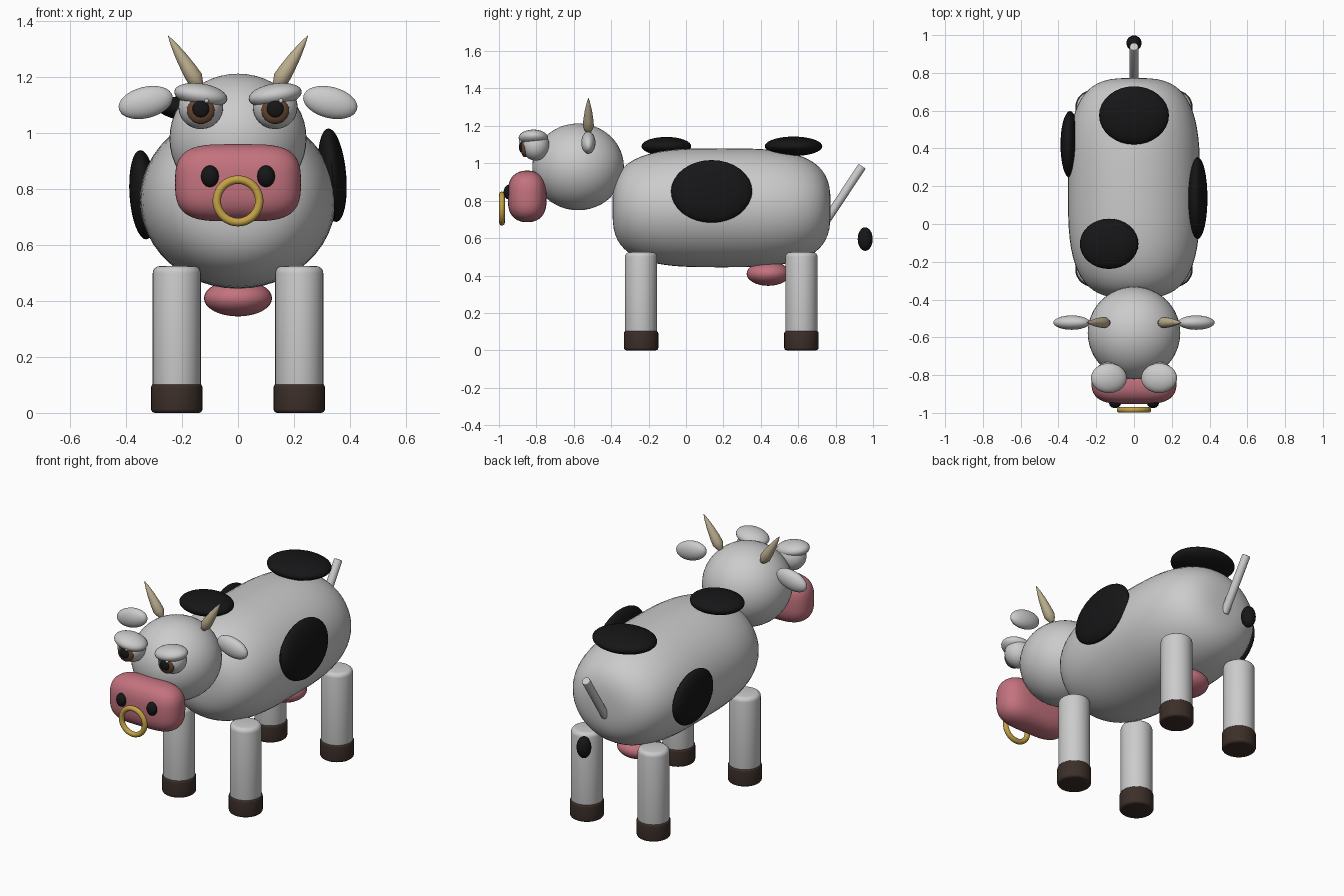
import bpy, bmesh
from math import sin, cos, pi, radians, copysign
from mathutils import Vector, Matrix

if "Cube" in bpy.data.objects:
    bpy.data.objects.remove(bpy.data.objects["Cube"])


def material(name, rgb):
    m = bpy.data.materials.new(name)
    m.diffuse_color = (*rgb, 1)
    m.use_nodes = True
    m.node_tree.nodes["Principled BSDF"].inputs["Base Color"].default_value = m.diffuse_color
    return m


BLACK = material("black", (0.008, 0.008, 0.009))
PINK = material("pink", (0.55, 0.17, 0.21))
HOOF = material("hoof_brown", (0.045, 0.028, 0.022))
GOLD = material("gold", (0.55, 0.36, 0.06))
HORN = material("horn_tan", (0.5, 0.42, 0.27))
IRIS = material("iris_brown", (0.13, 0.06, 0.03))


def finish(name, bm, mat, angle=40):
    bmesh.ops.recalc_face_normals(bm, faces=bm.faces)
    me = bpy.data.meshes.new(name)
    bm.to_mesh(me)
    bm.free()
    ob = bpy.data.objects.new(name, me)
    bpy.context.collection.objects.link(ob)
    if mat:
        me.materials.append(mat)
    bpy.ops.object.select_all(action='DESELECT')
    ob.select_set(True)
    bpy.context.view_layer.objects.active = ob
    bpy.ops.object.shade_smooth_by_angle(angle=radians(angle))
    return ob


def blob(name, loc, half, mat=None, power=(2, 2, 2), tilt=0, seg=32):
    """Ellipsoid; higher powers make it boxier. Tilt turns it about y."""
    bm = bmesh.new()
    bmesh.ops.create_uvsphere(bm, u_segments=seg, v_segments=seg // 2, radius=1)
    for v in bm.verts:
        v.co = Vector([copysign(abs(c) ** (2 / p), c) * h
                       for c, p, h in zip(v.co, power, half)])
    bm.transform(Matrix.Translation(loc) @ Matrix.Rotation(radians(tilt), 4, 'Y'))
    return finish(name, bm, mat)


def lathe(name, profile, start, axis, mat=None, seg=32, squash=1):
    """Spin (radius, distance) points about an axis leaving the start point."""
    bm = bmesh.new()
    rings = [[bm.verts.new((r * cos(2 * pi * i / seg), r * sin(2 * pi * i / seg), d))
              for i in range(seg)] for r, d in profile]
    for a, b in zip(rings, rings[1:]):
        for i in range(seg):
            j = (i + 1) % seg
            bm.faces.new((a[i], a[j], b[j], b[i]))
    bm.faces.new(rings[0])
    bm.faces.new(rings[-1])
    turn = Vector(axis).to_track_quat('Z', 'Y').to_matrix().to_4x4()
    bm.transform(Matrix.Translation(start) @ Matrix.Diagonal((1, 1, squash, 1)) @ turn)
    return finish(name, bm, mat)


def post(r, h, bevel):
    """Profile of an upright cylinder with rounded rims."""
    arc = [(r - bevel + bevel * sin(a), bevel * (1 - cos(a)))
           for a in [k * pi / 8 for k in range(5)]]
    return arc + [(x, h - z) for x, z in reversed(arc)]


# Body: barrel with full rounded ends
N = 2 / 3.2
barrel = []
for k in range(33):
    a = pi * min(max(k / 32, 0.004), 0.996)
    barrel.append((0.35 * sin(a) ** N, -copysign(0.583 * abs(cos(a)) ** N, cos(a))))
lathe("body", barrel, (0, 0.19, 0.762), (0, 1, 0), seg=48, squash=0.318 / 0.35)

# Head and muzzle
blob("head", (0, -0.577, 0.981), (0.245, 0.245, 0.232), seg=48)
blob("muzzle", (0, -0.849, 0.823), (0.225, 0.104, 0.138), PINK, (4, 2.2, 3), seg=64)

# Nose ring
bpy.ops.mesh.primitive_torus_add(major_radius=0.076, minor_radius=0.015,
                                 major_segments=40, minor_segments=12,
                                 location=(0, -0.984, 0.758), rotation=(pi / 2, 0, 0))
ring = bpy.context.object
ring.name = "nose_ring"
ring.data.materials.append(GOLD)
bpy.ops.object.shade_smooth_by_angle(angle=radians(40))

# Paired parts
for s, side in ((-1, "right"), (1, "left")):
    x = s * 0.133
    blob(f"{side}_nostril", (s * 0.1, -0.947, 0.846), (0.032, 0.028, 0.039), BLACK)
    blob(f"{side}_eyeball", (x, -0.805, 1.095), (0.08, 0.075, 0.08))
    blob(f"{side}_iris", (x, -0.862, 1.083), (0.05, 0.022, 0.05), IRIS)
    blob(f"{side}_pupil", (x, -0.88, 1.087), (0.03, 0.013, 0.03), BLACK)
    blob(f"{side}_eye_glint", (x + 0.021, -0.886, 1.116), (0.008, 0.007, 0.008), seg=16)
    blob(f"{side}_eyelid", (x, -0.816, 1.136), (0.096, 0.079, 0.042), tilt=-s * 9)
    blob(f"{side}_ear", (s * 0.33, -0.522, 1.11), (0.099, 0.038, 0.056), tilt=s * 14)
    lathe(f"{side}_horn",
          [(0.014, 0), (0.022, 0.015), (0.03, 0.035), (0.027, 0.075),
           (0.02, 0.13), (0.01, 0.18), (0.001, 0.213)],
          (s * 0.137, -0.522, 1.168), (s * 0.113, 0, 0.181), HORN)
    for y, end in ((-0.24, "front"), (0.617, "rear")):
        lathe(f"{end}_{side}_leg", post(0.086, 0.475, 0.025),
              (s * 0.219, y, 0.05), (0, 0, 1))
        lathe(f"{end}_{side}_hoof", post(0.092, 0.105, 0.014),
              (s * 0.219, y, 0), (0, 0, 1), HOOF)

# Udder
blob("udder", (0, 0.44, 0.41), (0.122, 0.116, 0.065), PINK)

# Tail and its separate tuft
lathe("tail", post(0.023, 0.335, 0.005), (0, 0.757, 0.705), (0, 0.185, 0.28))
blob("tail_tuft", (0, 0.958, 0.595), (0.04, 0.04, 0.063), BLACK)

# Coat patches
blob("rump_patch", (0, 0.575, 1.091), (0.185, 0.154, 0.052), BLACK)
blob("shoulder_patch", (-0.132, -0.105, 1.091), (0.155, 0.133, 0.05), BLACK)
blob("left_flank_patch", (0.337, 0.137, 0.85), (0.05, 0.217, 0.168), BLACK, tilt=-5)
blob("right_flank_patch", (-0.339, 0.42, 0.78), (0.049, 0.178, 0.16), BLACK, tilt=-4)
